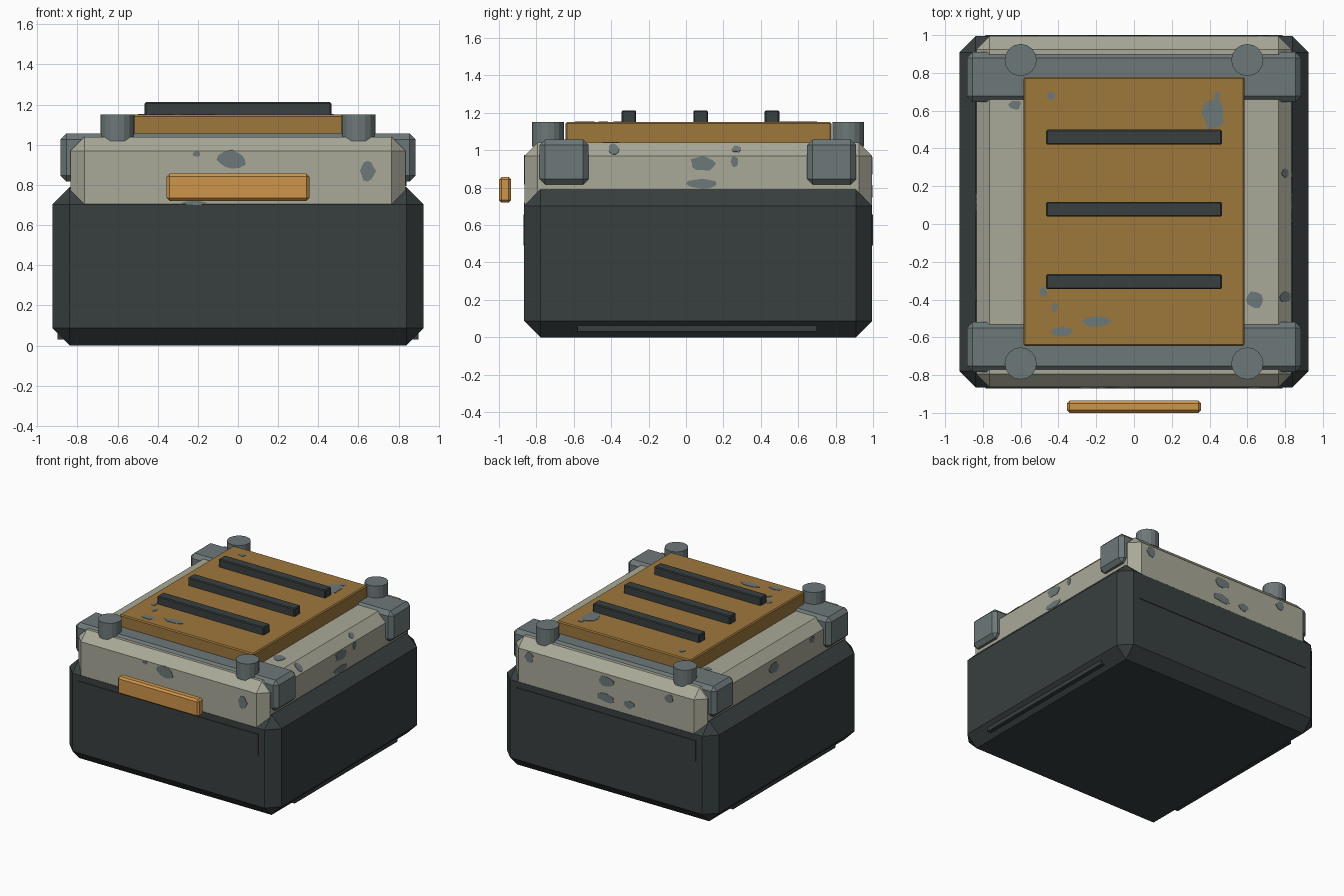
import bpy, bmesh, math, random
from mathutils import Vector

random.seed(4)
default = bpy.data.objects.get("Cube")
if default:
    bpy.data.objects.remove(default, do_unlink=True)


def material(name, hex_code):
    rgb = [int(hex_code[i:i + 2], 16) / 255 for i in (0, 2, 4)]
    lin = [c / 12.92 if c < 0.04045 else ((c + 0.055) / 1.055) ** 2.4 for c in rgb]
    mat = bpy.data.materials.new(name)
    mat.use_nodes = True
    mat.diffuse_color = (*lin, 1)
    mat.node_tree.nodes["Principled BSDF"].inputs["Base Color"].default_value = (*lin, 1)
    return mat


CHARCOAL = material("charcoal", "383F3F")
BONE = material("bone grey", "A9A998")
SLATE = material("slate grey", "6D7879")
OCHRE = material("ochre", "9E783C")
AMBER = material("amber", "CF954A")


def finish(name, bm, mat):
    bmesh.ops.recalc_face_normals(bm, faces=bm.faces)
    mesh = bpy.data.meshes.new(name)
    bm.to_mesh(mesh)
    bm.free()
    mesh.materials.append(mat)
    obj = bpy.data.objects.new(name, mesh)
    bpy.context.collection.objects.link(obj)
    return obj


def box(name, mat, x, y, z, bevel=0.0):
    """Box between (low, high) pairs, with chamfered edges."""
    bm = bmesh.new()
    bmesh.ops.create_cube(bm, size=1)
    for v in bm.verts:
        v.co = [lo + (c + 0.5) * (hi - lo) for c, (lo, hi) in zip(v.co, (x, y, z))]
    if bevel:
        bmesh.ops.bevel(bm, geom=bm.edges[:], offset=bevel, segments=1,
                        profile=0.5, affect='EDGES')
    return finish(name, bm, mat)


def bolt(name, x, y):
    bm = bmesh.new()
    bmesh.ops.create_cone(bm, cap_ends=True, segments=16, radius1=0.085,
                          radius2=0.085, depth=0.13)
    bmesh.ops.translate(bm, verts=bm.verts, vec=(x, y, 1.085))
    return finish(name, bm, SLATE)


def patches(name, origin, u, v, spots):
    """Thin irregular worn spots (u, v, width, height) on one flat surface."""
    bm = bmesh.new()
    origin, u, v = Vector(origin), Vector(u).normalized(), Vector(v).normalized()
    normal = u.cross(v)
    for cu, cv, w, h in spots:
        ring = []
        for i in range(12):
            a = math.tau * i / 12
            r = random.uniform(0.8, 1.1) / 2
            ring.append(bm.verts.new(origin + u * (cu + w * r * math.cos(a))
                                     + v * (cv + h * r * math.sin(a)) - normal * 0.003))
        face = bm.faces.new(ring)
        new = bmesh.ops.extrude_face_region(bm, geom=[face], use_keep_orig=True)["geom"]
        bmesh.ops.translate(bm, vec=normal * 0.006,
                            verts=[g for g in new if isinstance(g, bmesh.types.BMVert)])
    return finish(name, bm, SLATE)


# Lower body with trim plates front and back, and sills along the sides
box("body", CHARCOAL, (-0.925, 0.925), (-0.865, 0.995), (0, 0.79), 0.087)
box("trim_plate", CHARCOAL, (-0.785, 0.785), (-0.87, 1.0), (0.49, 0.655))
box("side_sills", CHARCOAL, (-0.9, 0.9), (-0.58, 0.7), (0.03, 0.067))

# Lid and the two straps across it
box("lid", BONE, (-0.835, 0.835), (-0.864, 0.994), (0.6, 1.04), 0.07)
for name, low, high in (("front_strap", -0.783, -0.52), ("back_strap", 0.647, 0.91)):
    box(name, SLATE, (-0.885, 0.885), (low, high), (0.817, 1.057), 0.03)

# Corner bolts
for side, x in (("left", 0.6), ("right", -0.6)):
    bolt("front_bolt_" + side, x, -0.738)
    bolt("back_bolt_" + side, x, 0.868)

# Top panel with raised ribs
box("top_panel", OCHRE, (-0.585, 0.585), (-0.645, 0.778), (1.03, 1.15), 0.008)
for i, y in enumerate((-0.305, 0.078, 0.46)):
    box(f"rib_{i + 1}", CHARCOAL, (-0.465, 0.465), (y - 0.039, y + 0.039),
        (1.13, 1.212), 0.006)

# Floating front latch
box("front_latch", AMBER, (-0.355, 0.355), (-1, -0.935), (0.72, 0.857), 0.014)

# Worn spots on the lid and panel
X, Y, Z = (1, 0, 0), (0, 1, 0), (0, 0, 1)
patches("front_wear", (0, -0.864, 0), X, Z,
        [(-0.205, 0.955, 0.04, 0.03), (-0.03, 0.925, 0.15, 0.09),
         (0.645, 0.87, 0.08, 0.1), (-0.22, 0.71, 0.13, 0.02)])
patches("back_wear", (0, 0.994, 0), (-1, 0, 0), Z,
        [(-0.67, 0.92, 0.08, 0.09), (0, 0.91, 0.15, 0.08), (0, 0.78, 0.15, 0.07),
         (0.2, 0.78, 0.1, 0.06), (0.55, 0.92, 0.08, 0.08)])
patches("left_wear", (0.835, 0, 0), Y, Z,
        [(0.09, 0.93, 0.14, 0.08), (0.09, 0.82, 0.17, 0.06), (0.26, 0.94, 0.04, 0.06)])
patches("left_edge_wear", (0.8, 0, 1.005), Y, (-1, 0, 1),
        [(-0.385, 0, 0.06, 0.08), (0.27, 0, 0.05, 0.05)])
patches("right_wear", (-0.835, 0, 0), (0, -1, 0), Z,
        [(0.38, 0.94, 0.06, 0.05), (-0.1, 0.9, 0.12, 0.08)])
patches("lid_top_wear", (0, 0, 1.04), X, Y,
        [(0.64, -0.4, 0.09, 0.1), (-0.63, 0.63, 0.07, 0.05)])
patches("panel_wear", (0, 0, 1.15), X, Y,
        [(0.42, 0.58, 0.12, 0.17), (0.44, 0.68, 0.04, 0.04), (-0.44, 0.68, 0.05, 0.04),
         (-0.38, -0.57, 0.12, 0.05), (-0.2, -0.515, 0.16, 0.06), (-0.48, -0.36, 0.04, 0.06),
         (-0.42, -0.44, 0.03, 0.05)])
